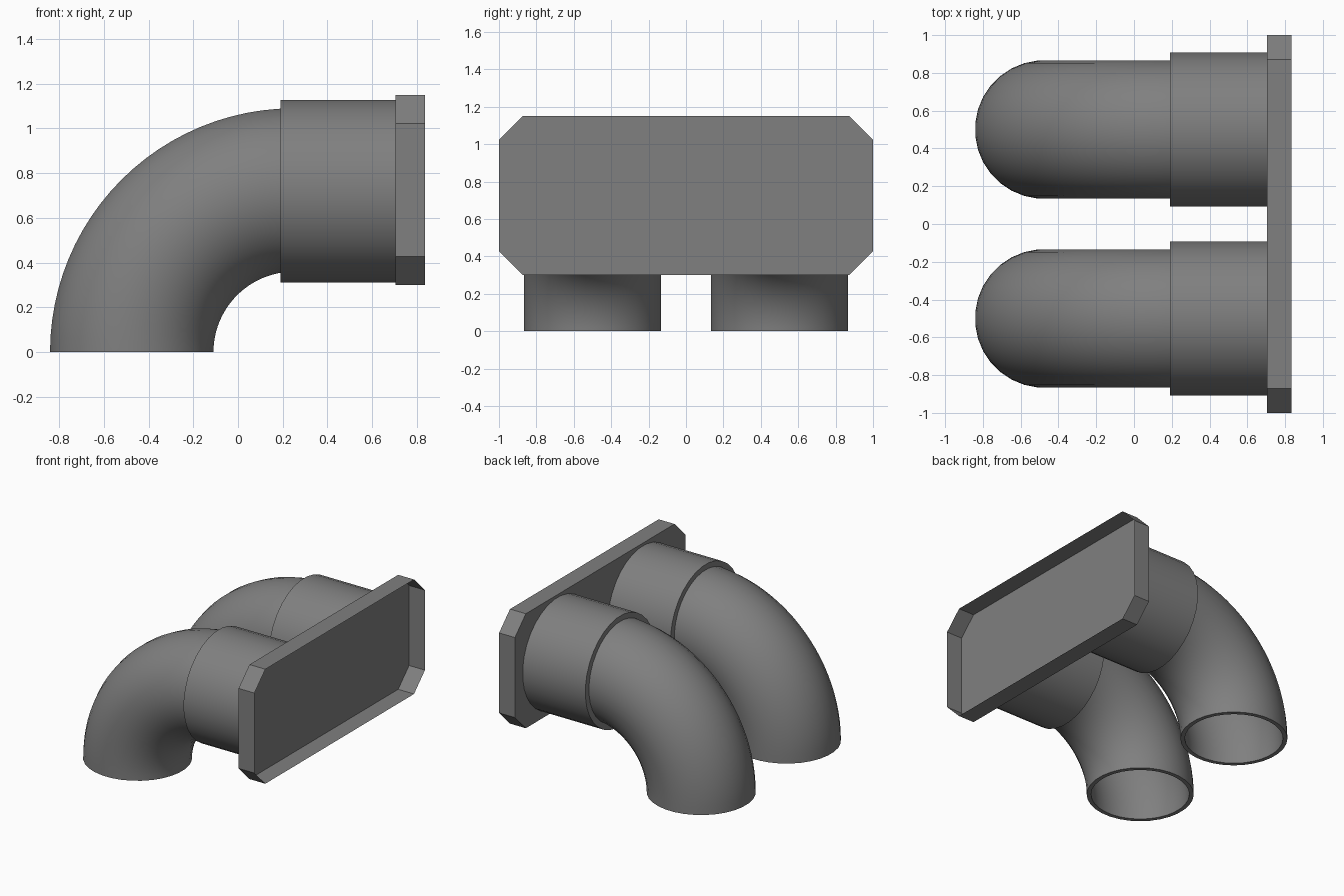
import bpy, bmesh
from math import sin, cos, pi

cube = bpy.data.objects.get("Cube")
if cube:
    bpy.data.objects.remove(cube)

grey = bpy.data.materials.new("dark_grey")
grey.use_nodes = True
colour = (0.214, 0.214, 0.214, 1)
grey.diffuse_color = colour
grey.node_tree.nodes["Principled BSDF"].inputs["Base Color"].default_value = colour

SIDES = 32
BEND_X, BEND_R = 0.25, 0.725      # bend centre and centreline radius
PANEL_X, FRONT_X = 0.705, 0.835


def add_object(name, bm, smooth=False):
    bmesh.ops.recalc_face_normals(bm, faces=bm.faces)
    mesh = bpy.data.meshes.new(name)
    bm.to_mesh(mesh)
    bm.free()
    mesh.materials.append(grey)
    obj = bpy.data.objects.new(name, mesh)
    bpy.context.collection.objects.link(obj)
    if smooth:
        bpy.ops.object.select_all(action='DESELECT')
        obj.select_set(True)
        bpy.context.view_layer.objects.active = obj
        bpy.ops.object.shade_smooth_by_angle(angle=pi / 6)
    return obj


def hollow_sweep(name, y, stations):
    """Closed loop of rings; each station is (x, z, tilt, radius)."""
    bm = bmesh.new()
    rings = []
    for x, z, tilt, r in stations:
        ring = []
        for i in range(SIDES):
            a = 2 * pi * (i + 0.5) / SIDES
            u, v = r * cos(a), r * sin(a)
            ring.append(bm.verts.new((x - u * cos(tilt), y + v, z + u * sin(tilt))))
        rings.append(ring)
    for k, ring in enumerate(rings):
        nxt = rings[(k + 1) % len(rings)]
        for i in range(SIDES):
            j = (i + 1) % SIDES
            bm.faces.new((ring[i], ring[j], nxt[j], nxt[i]))
    return add_object(name, bm, smooth=True)


def elbow_stations(radius, steps=24):
    tilts = [pi / 2 * k / steps for k in range(steps + 1)]
    return [(BEND_X - BEND_R * cos(t), BEND_R * sin(t), t, radius) for t in tilts]


# Two elbow pipes, each with a wider collar
for side, y in (("left", 0.5), ("right", -0.5)):
    hollow_sweep(side + "_elbow_pipe", y,
                 elbow_stations(0.367) + elbow_stations(0.337)[::-1])
    hollow_sweep(side + "_collar", y,
                 [(x, 0.72, pi / 2, r) for x, r in
                  ((0.19, 0.41), (PANEL_X, 0.41), (PANEL_X, 0.367), (0.19, 0.367))])

# Shallow open tray with cut corners: back panel plus thin rim
half_y, half_z, mid_z, cut = 1.0, 0.425, 0.725, 0.128
outline = []
for sy, sz in ((1, 1), (-1, 1), (-1, -1), (1, -1)):
    corner = [(sy * half_y, sz * (half_z - cut)), (sy * (half_y - cut), sz * half_z)]
    outline += corner if sy * sz > 0 else corner[::-1]
bm = bmesh.new()
back, front = [[bm.verts.new((x, y, mid_z + z)) for y, z in outline]
               for x in (PANEL_X, FRONT_X)]
bm.faces.new(back)
for i in range(len(outline)):
    j = (i + 1) % len(outline)
    bm.faces.new((back[i], back[j], front[j], front[i]))
add_object("end_tray", bm)
